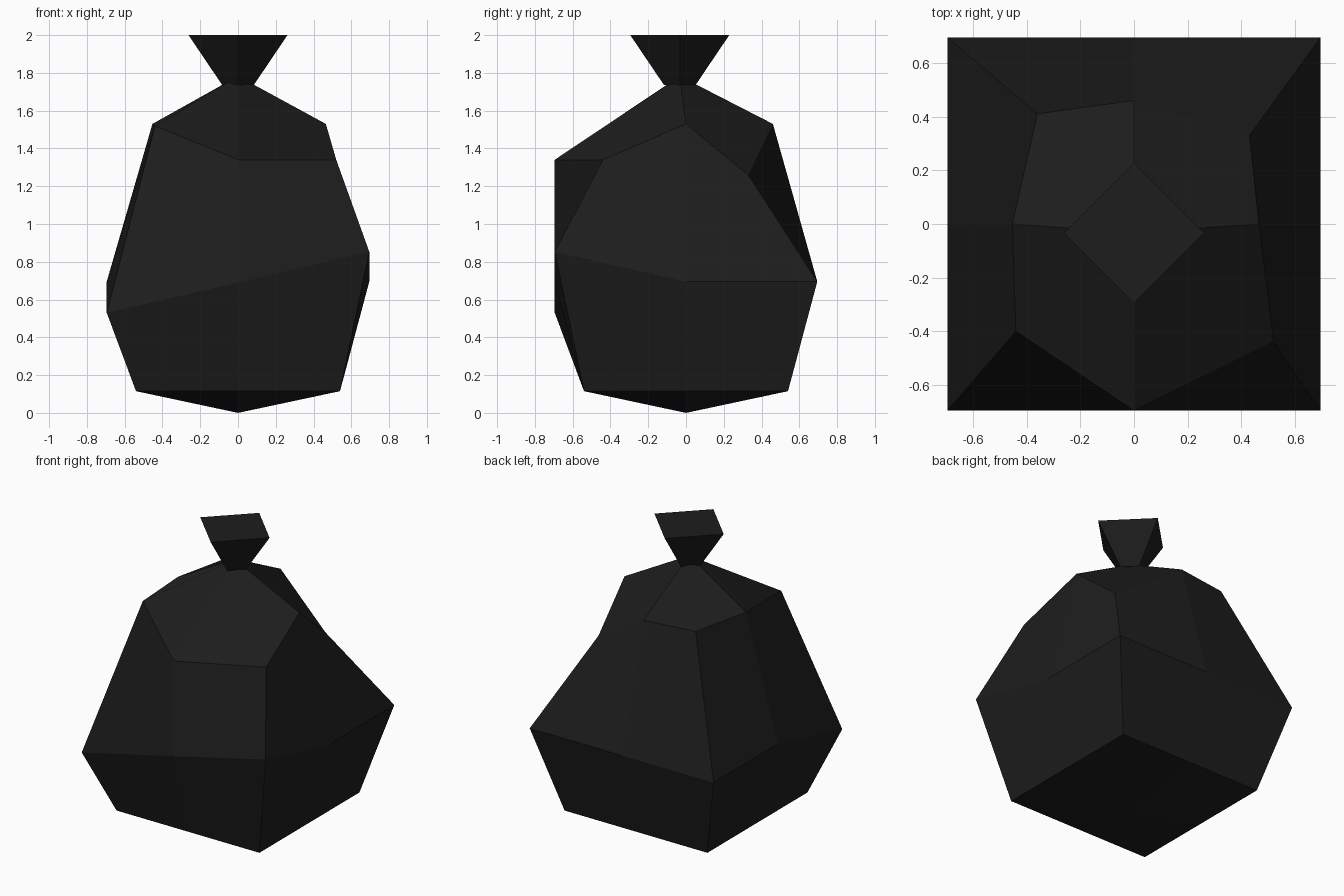
import bpy
import bmesh

if "Cube" in bpy.data.objects:
    bpy.data.objects.remove(bpy.data.objects["Cube"])

black = bpy.data.materials.new("black plastic")
black.diffuse_color = (0.0125, 0.0125, 0.0125, 1)
black.use_nodes = True
black.node_tree.nodes["Principled BSDF"].inputs["Base Color"].default_value = black.diffuse_color

# Eight directions around the bag, counter-clockwise from the front left corner
DIRS = [(-1, -1), (0, -1), (1, -1), (1, 0), (1, 1), (0, 1), (-1, 1), (-1, 0)]


def ring(bm, points):
    return [bm.verts.new(p) for p in points]


def bridge(bm, lower, upper, crease_up):
    """Quads between two rings; each folds from a corner to the middle of its side."""
    n = len(lower)
    for i in range(n):
        j = (i + 1) % n
        quad = [lower[i], lower[j], upper[j], upper[i]]
        if (i % 2 == 0) == crease_up:
            quad = quad[1:] + quad[:1]
        bm.faces.new(quad)


def fan(bm, loop, centre):
    """Four quads closing a ring, each folding from its corner to the centre."""
    for i in range(0, 8, 2):
        bm.faces.new((loop[i], loop[(i + 1) % 8], centre, loop[i - 1]))


def finish(bm, name):
    bmesh.ops.recalc_face_normals(bm, faces=bm.faces)
    mesh = bpy.data.meshes.new(name)
    bm.to_mesh(mesh)
    bm.free()
    mesh.materials.append(black)
    bpy.context.collection.objects.link(bpy.data.objects.new(name, mesh))


# Bag body: sagging base, widest belt, irregular shoulder, gathered top
bm = bmesh.new()
base = ring(bm, [(x * 0.54, y * 0.54, 0.115) for x, y in DIRS])
belt_z = [0.53, 0.69, 0.853, 0.695, 0.695, 0.695, 0.695, 0.695]
belt = ring(bm, [(x * 0.695, y * 0.695, z) for (x, y), z in zip(DIRS, belt_z)])
shoulder = ring(bm, [
    (-0.44, -0.40, 1.52), (0, -0.695, 1.34), (0.52, -0.44, 1.34), (0.465, 0, 1.53),
    (0.43, 0.33, 1.26), (0, 0.46, 1.53), (-0.36, 0.41, 1.53), (-0.453, 0, 1.53)])
bridge(bm, base, belt, False)
bridge(bm, belt, shoulder, True)
fan(bm, base, bm.verts.new((0, 0, 0)))
fan(bm, shoulder, bm.verts.new((0, -0.033, 1.783)))
finish(bm, "bag_body")

# Tied end: four-sided cone flaring up out of the gathered top
bm = bmesh.new()
neck, flare = (ring(bm, [(x * r, y * r - 0.033, z) for x, y in DIRS[1::2]])
               for r, z in ((0.083, 1.735), (0.262, 2.0)))
bridge(bm, neck, flare, True)
bm.faces.new(neck)
bm.faces.new(flare)
finish(bm, "tied_end")
